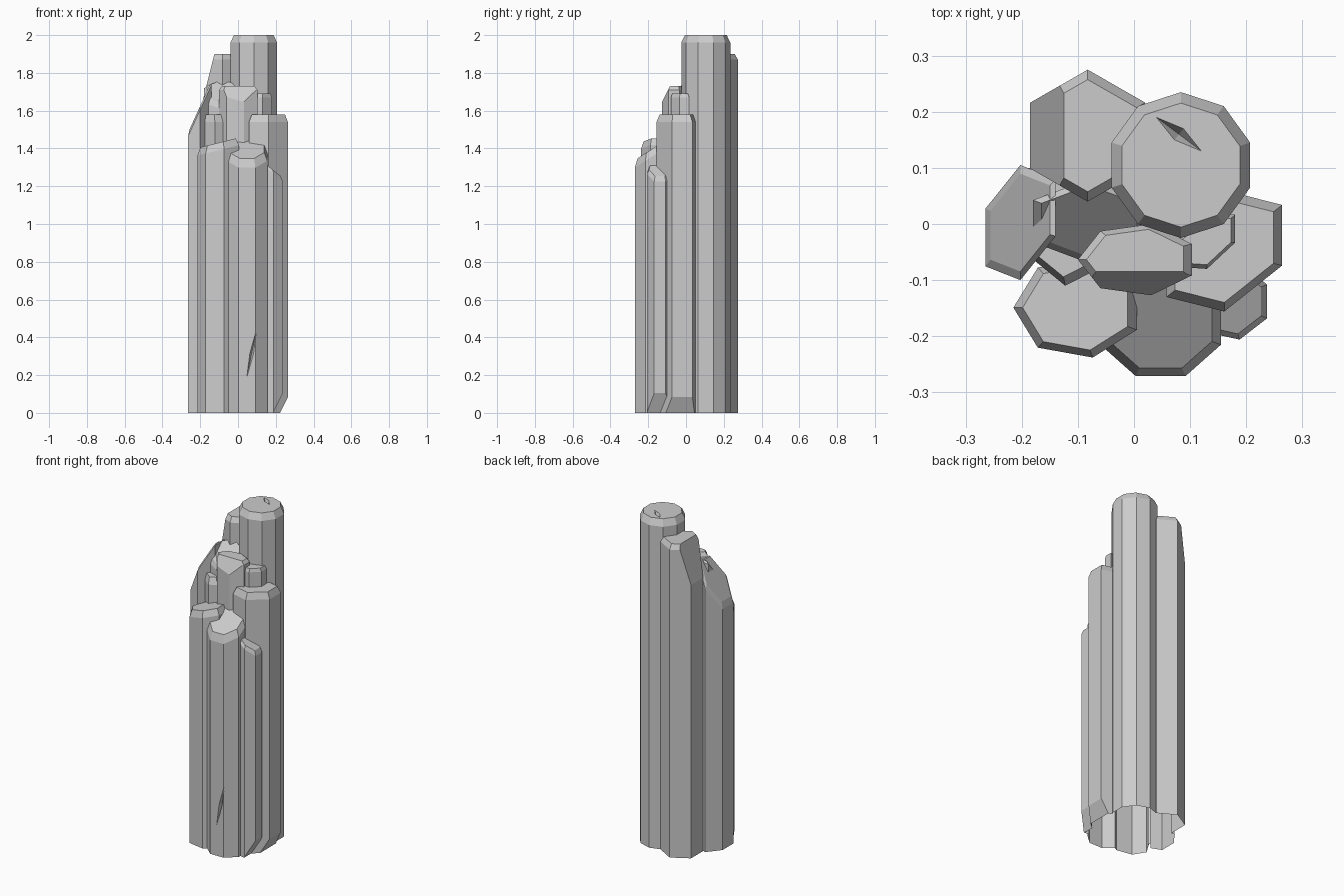
import bpy, bmesh
from math import cos, sin, pi
from mathutils import Vector

if "Cube" in bpy.data.objects:
    bpy.data.objects.remove(bpy.data.objects["Cube"])

columns = []

def make_object(name, bm):
    bmesh.ops.recalc_face_normals(bm, faces=bm.faces)
    me = bpy.data.meshes.new(name)
    bm.to_mesh(me)
    bm.free()
    ob = bpy.data.objects.new(name, me)
    bpy.context.collection.objects.link(ob)
    return ob

def outline(xr, yr, n, shear):
    """Sheared regular n-gon stretched to fill the given x and y ranges."""
    pts = []
    for i in range(n):
        t = 2 * pi * (i + 0.5) / n
        pts.append((cos(t), sin(t) + shear * cos(t)))
    def fit(v, vals, r):
        return r[0] + (v - min(vals)) / (max(vals) - min(vals)) * (r[1] - r[0])
    xs, ys = zip(*pts)
    return [(fit(x, xs, xr), fit(y, ys, yr)) for x, y in pts]

def column(name, xr, yr, z, n=7, shear=0, slope=(0, 0), drop=0.04, cuts=()):
    """Prism with a tilted top plane, chamfered rim and extra planar cuts."""
    pts = outline(xr, yr, n, shear)
    cx, cy = sum(xr) / 2, sum(yr) / 2
    inset = 0.85
    top = lambda x, y: z + slope[0] * (x - cx) + slope[1] * (y - cy)
    base = -0.05 - 0.004 * len(columns)
    bm = bmesh.new()
    low = [bm.verts.new((x, y, base)) for x, y in pts]
    rim = [bm.verts.new((x, y, top(x, y) - drop)) for x, y in pts]
    cap = []
    for x, y in pts:
        u, v = cx + (x - cx) * inset, cy + (y - cy) * inset
        cap.append(bm.verts.new((u, v, top(u, v))))
    for a, b in ((low, rim), (rim, cap)):
        for i in range(n):
            j = (i + 1) % n
            bm.faces.new((a[i], a[j], b[j], b[i]))
    bm.faces.new(low)
    bm.faces.new(cap)
    for co, no in cuts:
        geom = bm.verts[:] + bm.edges[:] + bm.faces[:]
        bmesh.ops.bisect_plane(bm, geom=geom, plane_co=co, plane_no=no, clear_outer=True)
        bmesh.ops.holes_fill(bm, edges=[e for e in bm.edges if e.is_boundary], sides=0)
    columns.append(make_object(name, bm))

def crack(name, a, b, side, depth):
    """Thin double-pointed sliver used to carve a crack from a to b."""
    a, b, side, depth = map(Vector, (a, b, side, depth))
    m = (a + b) / 2
    bm = bmesh.new()
    for p in (a, b, m + side, m - side, m + depth, m - depth):
        bm.verts.new(p)
    bmesh.ops.convex_hull(bm, input=bm.verts)
    ob = make_object(name, bm)
    ob.hide_render = True
    return ob

# Back pair, the tallest
column("crystal_columns", (-.04, .207), (-.025, .235), 2.0, n=10)
column("back_left", (-.185, .02), (.04, .275), 1.9, n=6, drop=.03,
       cuts=[((-.125, 0, 1.9), (-4, 0, 1))])
# Middle cluster
column("centre_slope", (-.18, .02), (-.07, .08), 1.7, n=6, slope=(0, 1), drop=.02)
column("centre", (-.1, .103), (-.127, 0), 1.73, drop=.02,
       cuts=[((0, -.085, 1.73), (0, -2, 1))])
column("centre_small", (.08, .18), (-.08, .02), 1.69, n=6, shear=.5, drop=.02)
# Sides
column("left_inner", (-.217, -.07), (-.11, .1), 1.58, shear=-.4)
column("left_outer", (-.265, -.14), (-.1, .105), 1.62, n=6, shear=.3, slope=(2.2, 0), drop=.02)
column("right", (.058, .264), (-.156, .06), 1.58, n=6, shear=.3,
       cuts=[((.262, 0, .08), (2, 0, -1))])
# Front
column("front_left", (-.215, .005), (-.238, -.06), 1.43, slope=(.25, 0))
column("front", (-.06, .155), (-.271, -.08), 1.4, n=8, slope=(0, .65))
column("front_right", (.1, .237), (-.206, -.07), 1.3, slope=(-.8, 0), drop=.02,
       cuts=[((.235, 0, .1), (2, 0, -1))])

# Carved cracks: front face and tall top
cracks = [
    crack("front_crack", (.045, -.272, .18), (.1, -.27, .45), (.01, 0, 0), (0, .02, 0)),
    crack("top_crack", (.04, .19, 2), (.12, .13, 2), (.008, .01, 0), (0, 0, .03)),
]
# Merge everything into one shell
rock, *parts = columns
for tools, mode in ((parts, 'UNION'), (cracks, 'DIFFERENCE')):
    for ob in tools:
        mod = rock.modifiers.new(ob.name, 'BOOLEAN')
        mod.operation, mod.object, mod.solver = mode, ob, 'EXACT'
dg = bpy.context.evaluated_depsgraph_get()
mesh = bpy.data.meshes.new_from_object(rock.evaluated_get(dg))
rock.modifiers.clear()
rock.data = mesh
for ob in parts + cracks:
    bpy.data.objects.remove(ob)

# Trim the foot flat at z = 0, leaving it open underneath
bm = bmesh.new()
bm.from_mesh(mesh)
bmesh.ops.bisect_plane(bm, geom=bm.verts[:] + bm.edges[:] + bm.faces[:],
    plane_co=(0, 0, 0), plane_no=(0, 0, -1), clear_outer=True)
bm.to_mesh(mesh)
bm.free()
